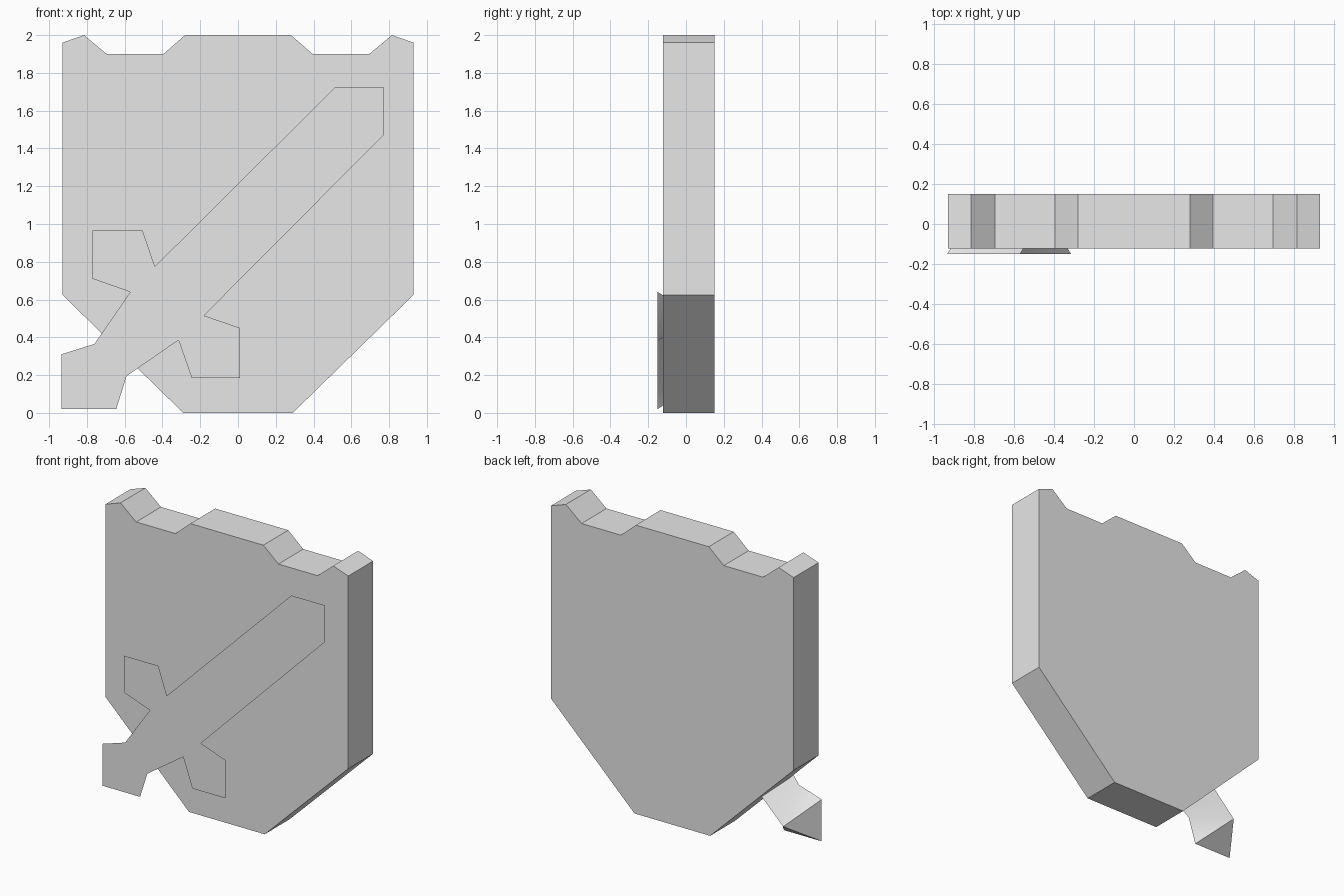
import bpy, bmesh

cube = bpy.data.objects.get("Cube")
if cube:
    bpy.data.objects.remove(cube)

GREY = (0.8, 0.8, 0.8, 1)
mat = bpy.data.materials.new("plain_grey")
mat.use_nodes = True
mat.diffuse_color = GREY
mat.node_tree.nodes["Principled BSDF"].inputs["Base Color"].default_value = GREY


def finish(name, bm, smooth=False):
    """Turn a bmesh into a named object with the grey material."""
    mesh = bpy.data.meshes.new(name)
    bm.to_mesh(mesh)
    bm.free()
    mesh.materials.append(mat)
    obj = bpy.data.objects.new(name, mesh)
    bpy.context.collection.objects.link(obj)
    if smooth:
        bpy.ops.object.select_all(action="DESELECT")
        obj.select_set(True)
        bpy.context.view_layer.objects.active = obj
        bpy.ops.object.shade_smooth_by_angle(angle=0.6)
    return obj


# Shield: half outline mirrored across x, extruded to a thick slab
BACK, FRONT = 0.15, -0.122
half = [(0.29, 0), (0.93, 0.625), (0.93, 1.96), (0.815, 2.0),
        (0.695, 1.9), (0.395, 1.9), (0.28, 2.0)]
outline = half + [(-x, z) for x, z in reversed(half)]
bm = bmesh.new()
face = bm.faces.new([bm.verts.new((x, FRONT, z)) for x, z in outline])
extruded = bmesh.ops.extrude_face_region(bm, geom=[face])["geom"]
moved = [v for v in extruded if isinstance(v, bmesh.types.BMVert)]
bmesh.ops.translate(bm, verts=moved, vec=(0, BACK - FRONT, 0))
bmesh.ops.recalc_face_normals(bm, faces=bm.faces)
finish("shield", bm)

# Sword: half outline mirrored across its diagonal axis z = x + AXIS
AXIS, PLATE, RIDGE = 0.955, -0.15, 0.065


def mirror(p):
    return (p[1] - AXIS, p[0] + AXIS)


butt, tip = (-0.935, 0.02), (0.77, 1.725)
grip = [(-0.935, 0.31), (-0.76, 0.365), (-0.57, 0.64)]
guard_and_blade = [(-0.77, 0.71), (-0.77, 0.965), (-0.505, 0.965),
                   (-0.44, 0.775), (0.515, 1.725)]
side = grip + guard_and_blade

# Flat front plate of the sword, facing forward
bm = bmesh.new()
loop = [butt] + [mirror(p) for p in side] + [tip] + side[::-1]
plate = bm.faces.new([bm.verts.new((x, PLATE, z)) for x, z in loop])
plate.normal_update()
if plate.normal.y > 0:
    plate.normal_flip()
finish("sword_plate", bm)

# Grip and pommel walls, closing to a ridge behind the plate
bm = bmesh.new()
peak = bm.verts.new((-0.79, RIDGE, 0.165))
inner = bm.verts.new((-0.445, RIDGE, 0.51))
end = bm.verts.new((butt[0], PLATE, butt[1]))
for flip in (False, True):
    pts = [mirror(p) if flip else p for p in grip]
    a, b, c = [bm.verts.new((x, PLATE, z)) for x, z in pts]
    for verts in ([end, a, peak], [a, b, peak], [b, c, inner, peak]):
        bm.faces.new(verts[::-1] if flip else verts)
bmesh.ops.recalc_face_normals(bm, faces=bm.faces)
if sum(f.normal.y for f in bm.faces) < 0:
    bmesh.ops.reverse_faces(bm, faces=bm.faces)
finish("sword_grip", bm, smooth=True)
